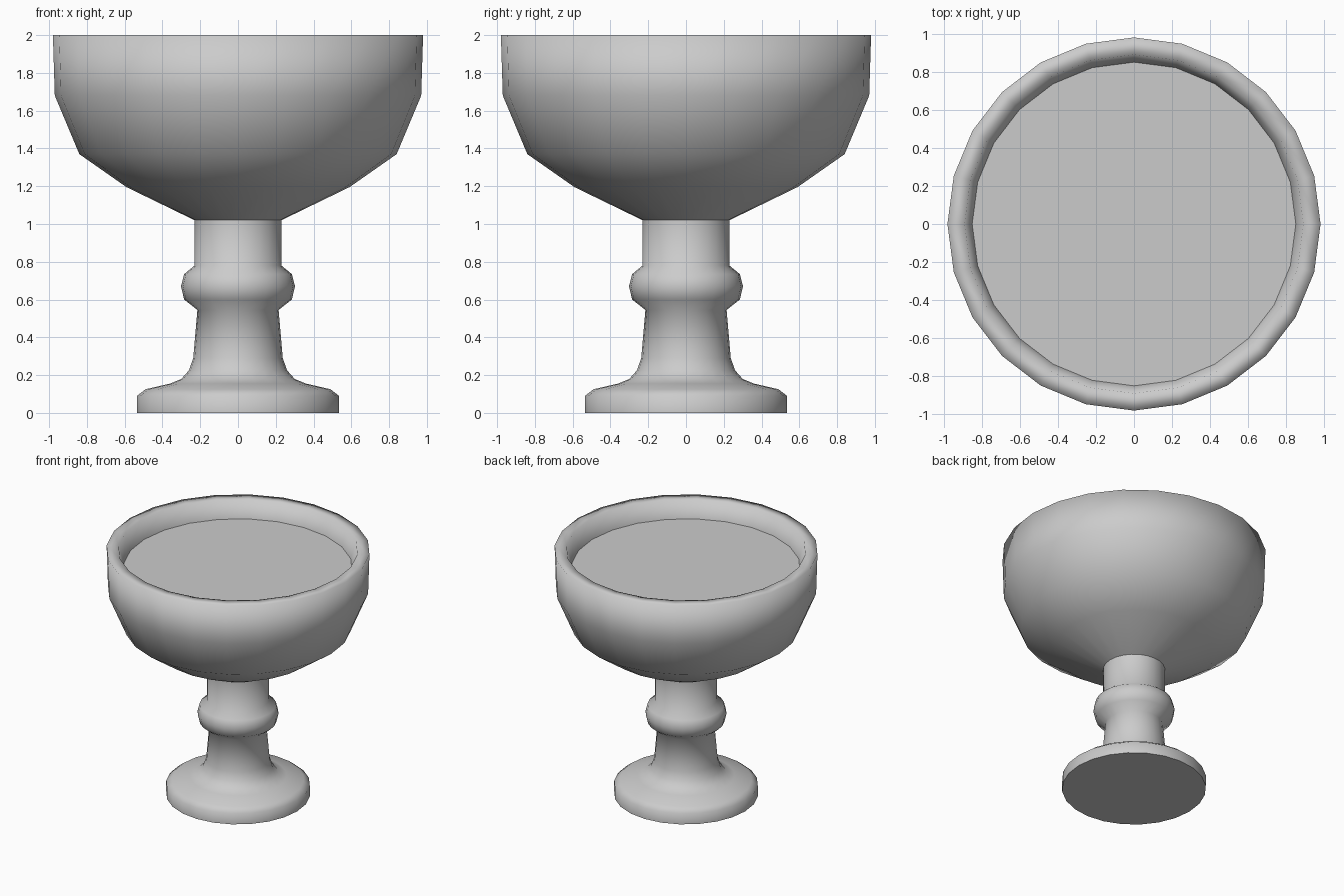
import bpy, bmesh, math

default_cube = bpy.data.objects.get("Cube")
if default_cube:
    bpy.data.objects.remove(default_cube, do_unlink=True)

SIDES = 24

grey = bpy.data.materials.new("plain_grey")
grey.use_nodes = True
colour = (0.6, 0.6, 0.6, 1)
grey.diffuse_color = colour
grey.node_tree.nodes["Principled BSDF"].inputs["Base Color"].default_value = colour


def finish(name, bm, smooth):
    """Turn a bmesh into a shaded, coloured object."""
    for face in bm.faces:
        face.smooth = smooth
    mesh = bpy.data.meshes.new(name)
    bm.to_mesh(mesh)
    bm.free()
    mesh.materials.append(grey)
    obj = bpy.data.objects.new(name, mesh)
    bpy.context.collection.objects.link(obj)
    return obj


def lathe(name, profile):
    """Spin a (radius, height) profile, listed from bottom to top, around z."""
    bm = bmesh.new()
    verts = [bm.verts.new((r, 0, z)) for r, z in profile]
    edges = [bm.edges.new(pair) for pair in zip(verts, verts[1:])]
    bmesh.ops.spin(bm, geom=verts + edges, cent=(0, 0, 0), axis=(0, 0, 1),
                   angle=math.tau, steps=SIDES, use_duplicate=False)
    bmesh.ops.remove_doubles(bm, verts=bm.verts, dist=0.0005)
    # Outward normals: the first wall segment faces away from the axis
    bm.normal_update()
    bm.faces.ensure_lookup_table()
    lowest = min(bm.faces, key=lambda f: f.calc_center_median().z)
    c = lowest.calc_center_median()
    if lowest.normal.x * c.x + lowest.normal.y * c.y < 0:
        bmesh.ops.reverse_faces(bm, faces=bm.faces)
    return finish(name, bm, True)


def disc(name, radius, height, up):
    """Flat round face looking up or down."""
    bm = bmesh.new()
    bmesh.ops.create_circle(bm, cap_ends=True, segments=SIDES, radius=radius)
    bmesh.ops.translate(bm, verts=bm.verts, vec=(0, 0, height))
    bm.normal_update()
    for face in bm.faces:
        if (face.normal.z > 0) != up:
            face.normal_flip()
    return finish(name, bm, False)


# Foot with a flared top
foot = [(0.535, 0), (0.535, 0.09), (0.49, 0.125), (0.36, 0.155), (0.3, 0.18),
        (0.26, 0.225), (0.237, 0.29)]
# Tapering stem with a rounded collar
stem = [(0.215, 0.545), (0.285, 0.6), (0.302, 0.67), (0.285, 0.735),
        (0.23, 0.78), (0.23, 1.02)]
# Bowl wall, rolled over the rim and down to the inner floor
bowl = [(0.23, 1.02), (0.59, 1.195), (0.84, 1.37), (0.97, 1.68), (0.98, 2),
        (0.89, 2), (0.85, 1.86)]

lathe("foot_and_stem", foot + stem)
lathe("bowl", bowl)
disc("foot_underside", foot[0][0], 0, False)
disc("bowl_floor", *bowl[-1], True)
